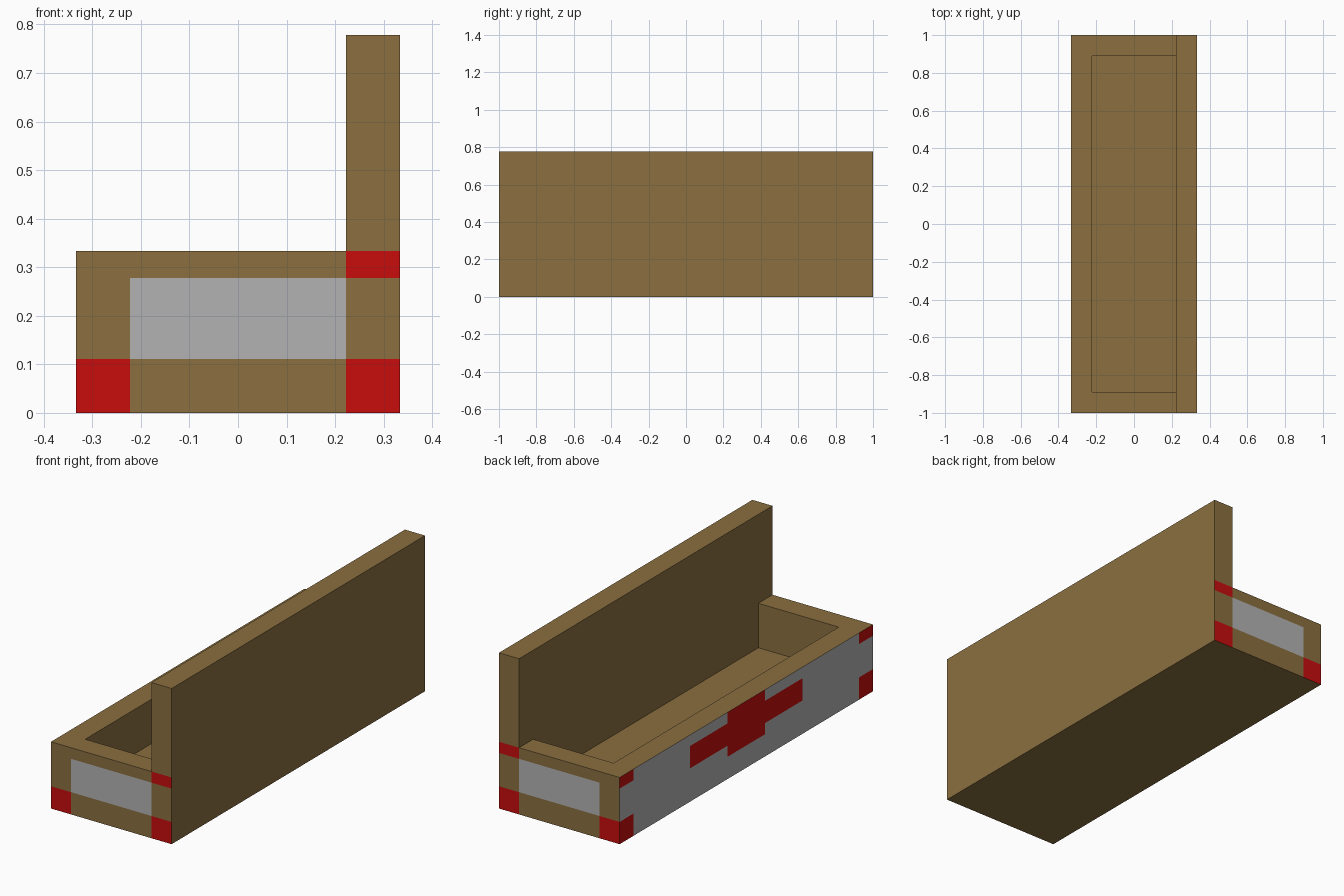
import bpy, bmesh
from mathutils import Vector

if "Cube" in bpy.data.objects:
    bpy.data.objects.remove(bpy.data.objects["Cube"])

U = 1 / 9                      # module: wall thickness
X, Y, Z = 3 * U, 1.0, 3 * U    # half width, half length, tray height
BACK_TOP = 7 * U


def material(name, rgb):
    m = bpy.data.materials.new(name)
    m.diffuse_color = (*rgb, 1)
    m.use_nodes = True
    m.node_tree.nodes["Principled BSDF"].inputs["Base Color"].default_value = m.diffuse_color
    return m


def cut(bm, axis, values):
    """Slice the mesh square to an axis at each value."""
    for v in values:
        co, no = Vector(), Vector()
        co[axis], no[axis] = v, 1
        bmesh.ops.bisect_plane(bm, geom=bm.verts[:] + bm.edges[:] + bm.faces[:],
                               plane_co=co, plane_no=no, dist=1e-5)


def raise_top(bm, test, dz):
    """Extrude the upward tray-top faces that pass the test."""
    faces = [f for f in bm.faces if f.normal.z > .9 and test(f.calc_center_median())]
    new = bmesh.ops.extrude_face_region(bm, geom=faces)["geom"]
    bmesh.ops.delete(bm, geom=faces, context='FACES')
    bmesh.ops.translate(bm, vec=(0, 0, dz),
                        verts=[g for g in new if isinstance(g, bmesh.types.BMVert)])
    bm.normal_update()


WOOD, GREY, RED = 0, 1, 2


def paint(f):
    """Choose the colour slot of a face from where it lies."""
    c, n = f.calc_center_median(), f.normal
    x, y, z = c.x, abs(c.y), c.z
    low, rim = z < U, 2.5 * U < z < Z
    if abs(n.y) > .9 and y > .99:              # both end faces
        if (low and abs(x) > 2 * U) or (rim and x > 2 * U):
            return RED
        if abs(x) < 2 * U and U < z < 2.5 * U:
            return GREY
    if n.x < -.9 and x < -.99 * X:             # long side: cross and corner marks
        corner = y > 8 * U and (low or rim)
        bar = y < 4 * U / 3 and z > U
        arm = y < 4 * U and 1.5 * U < z < 2.5 * U
        return RED if corner or bar or arm else GREY
    return WOOD


# Solid tray block, sliced along the panel lines
bm = bmesh.new()
bmesh.ops.create_cube(bm, size=1)
bmesh.ops.scale(bm, vec=(2 * X, 2 * Y, Z), verts=bm.verts)
bmesh.ops.translate(bm, vec=(0, 0, Z / 2), verts=bm.verts)
cut(bm, 0, (-2 * U, 2 * U))
cut(bm, 1, [s * v for v in (8 * U, 4 * U, 4 * U / 3) for s in (-1, 1)])
cut(bm, 2, (U, 1.5 * U, 2.5 * U))
bm.normal_update()

# Tall back board, then the sunken tray
raise_top(bm, lambda c: c.x > 2 * U and c.z > .99 * Z, BACK_TOP - Z)
raise_top(bm, lambda c: abs(c.x) < 2 * U and abs(c.y) < 8 * U, -2 * U)

# Colours, then merge flat faces of the same colour
bmesh.ops.recalc_face_normals(bm, faces=bm.faces)
for f in bm.faces:
    f.material_index = paint(f)
bmesh.ops.dissolve_limit(bm, angle_limit=.01, verts=bm.verts, edges=bm.edges,
                         delimit={'MATERIAL'})

me = bpy.data.meshes.new("tray_with_back_board")
bm.to_mesh(me)
bm.free()
for m in (material("wood", (.258, .159, .051)),
          material("grey_panel", (.45, .45, .45)),
          material("red_mark", (.58, .004, .004))):
    me.materials.append(m)
bpy.context.collection.objects.link(bpy.data.objects.new("tray_with_back_board", me))
